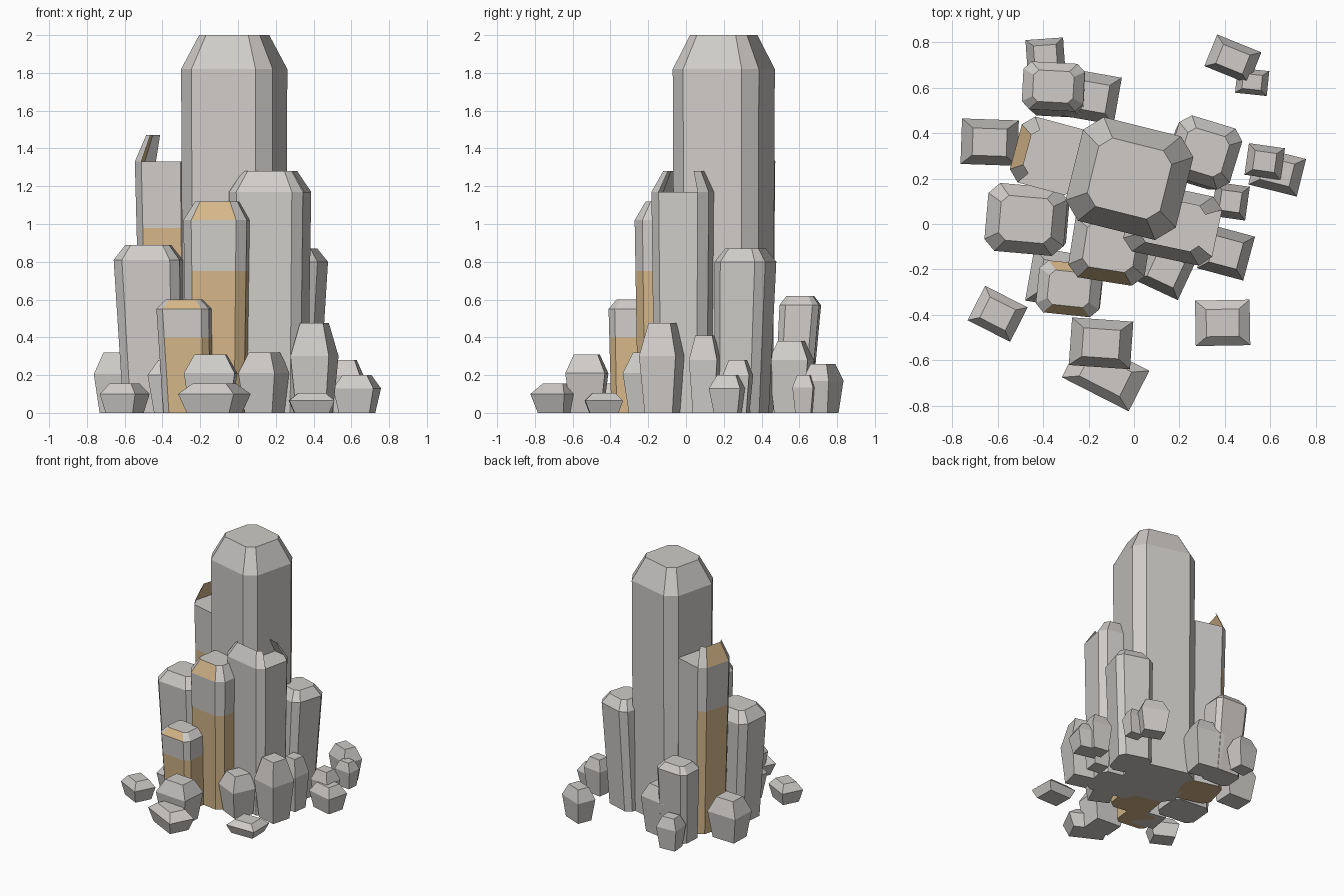
import bpy, bmesh, math
from mathutils import Vector, Matrix

cube = bpy.data.objects.get("Cube")
if cube:
    bpy.data.objects.remove(cube, do_unlink=True)


def material(name, color):
    m = bpy.data.materials.new(name)
    m.use_nodes = True
    m.diffuse_color = color
    m.node_tree.nodes["Principled BSDF"].inputs["Base Color"].default_value = color
    return m


STONE = material("grey stone", (0.62, 0.60, 0.58, 1))
TAN = material("tan stone", (0.66, 0.47, 0.25, 1))


def octagon(hx, hy):
    """Chamfered rectangle; side k faces the direction 45 * k degrees."""
    c = 0.32 * min(hx, hy)
    return [(hx, c - hy), (hx, hy - c), (hx - c, hy), (c - hx, hy),
            (-hx, hy - c), (-hx, c - hy), (c - hx, -hy), (hx - c, -hy)]


def rectangle(hx, hy):
    return [(hx, -hy), (hx, hy), (-hx, hy), (-hx, -hy)]


def stack(name, outline, rot, levels, tan_sides=(), tan_caps=(), cap_sides=None):
    """Loft the outline through levels of (x, y, z, scale).
    The first band of a tan column is tan, the last band is the sloping cap.
    If cap_sides is given, only those cap facets stand, over a flat lid."""
    bm = bmesh.new()
    turn = Matrix.Rotation(math.radians(rot), 3, 'Z')
    rings = [[bm.verts.new(turn @ Vector((px * s, py * s, 0)) + Vector((x, y, z)))
              for px, py in outline] for x, y, z, s in levels]
    n = len(outline)
    floor = bm.faces.new(rings[0][::-1])
    floor.material_index = int(bool(tan_sides))
    last = len(rings) - 2
    for i in range(last + 1):
        low, high = rings[i], rings[i + 1]
        for k in range(n):
            if i == last and cap_sides and k not in cap_sides:
                continue
            j = (k + 1) % n
            f = bm.faces.new((low[k], low[j], high[j], high[k]))
            painted = (i == 0 and k in tan_sides) or (i == last and k in tan_caps)
            f.material_index = int(painted)
    bm.faces.new(rings[-2] if cap_sides else rings[-1])
    loose = [v for v in bm.verts if not v.link_faces]
    bmesh.ops.delete(bm, geom=loose, context='VERTS')
    mesh = bpy.data.meshes.new(name)
    bm.to_mesh(mesh)
    bm.free()
    mesh.materials.append(STONE)
    mesh.materials.append(TAN)
    obj = bpy.data.objects.new(name, mesh)
    bpy.context.collection.objects.link(obj)
    return obj


def column(name, x, y, hx, hy, rot, shoulder, top, foot=0.88, shift=(0, 0),
           tan_z=None, **paint):
    """Chamfered pillar, slightly narrower at the foot, with a sloping cap."""
    levels = [(x + shift[0], y + shift[1], 0, foot)]
    if tan_z:
        t = tan_z / shoulder
        levels.append((x + shift[0] * (1 - t), y + shift[1] * (1 - t), tan_z,
                       foot + (1 - foot) * t))
    levels += [(x, y, shoulder, 1), (x, y, top, 0.66)]
    stack(name, octagon(hx, hy), rot, levels, **paint)


# Tall columns
column("main_column", -0.02, 0.20, 0.25, 0.235, -14, 1.82, 2.0, foot=0.97)
column("right_column", 0.17, 0.0, 0.20, 0.155, -12, 1.17, 1.28, foot=0.92,
       cap_sides=(1, 2, 3, 4, 5, 6, 7))
column("back_left_column", -0.37, 0.30, 0.155, 0.15, -15, 1.33, 1.47, foot=0.92,
       shift=(0.02, 0), tan_z=0.98, tan_sides=(3, 4, 6), tan_caps=(4,),
       cap_sides=(3, 4, 5))
column("front_column", -0.105, -0.10, 0.17, 0.155, -9, 1.02, 1.12, foot=0.9,
       tan_z=0.75, tan_sides=(0, 6, 7), tan_caps=(6,))

# Short columns
column("left_column", -0.475, 0.02, 0.175, 0.15, -5, 0.81, 0.89, shift=(0.03, 0))
column("back_right_column", 0.31, 0.315, 0.145, 0.14, -17, 0.80, 0.87,
       shift=(-0.03, -0.02))
column("rear_column", -0.355, 0.605, 0.135, 0.105, -3, 0.57, 0.62, shift=(0.02, -0.04))
column("small_front_column", -0.285, -0.285, 0.14, 0.115, -6, 0.55, 0.60,
       shift=(0.02, 0), tan_z=0.40, tan_sides=(0, 6, 7), tan_caps=(2, 6))

# Loose rocks: x, y, half width, half depth, rotation, shoulder height, top height
ROCKS = [
    (-0.635, 0.36, 0.125, 0.10, -2, 0.205, 0.32),
    (-0.60, -0.395, 0.105, 0.085, -27, 0.10, 0.155),
    (-0.145, -0.525, 0.135, 0.105, -4, 0.21, 0.31),
    (-0.125, -0.66, 0.165, 0.10, -27, 0.10, 0.155),
    (0.39, -0.435, 0.12, 0.10, 1, 0.065, 0.105),
    (0.405, -0.125, 0.105, 0.10, -15, 0.30, 0.475),
    (0.14, -0.20, 0.105, 0.10, -25, 0.21, 0.32),
    (-0.335, -0.24, 0.125, 0.12, -10, 0.20, 0.28),
    (0.63, 0.23, 0.11, 0.085, -14, 0.13, 0.20),
    (0.575, 0.275, 0.08, 0.07, -8, 0.20, 0.28),
    (0.435, 0.725, 0.105, 0.075, -22, 0.17, 0.26),
    (0.52, 0.625, 0.07, 0.055, -6, 0.135, 0.20),
    (-0.39, 0.745, 0.083, 0.07, 4, 0.17, 0.25),
    (-0.185, 0.56, 0.115, 0.105, -10, 0.28, 0.38),
    (0.425, 0.10, 0.075, 0.075, -8, 0.28, 0.41),
]
for i, (x, y, hx, hy, rot, shoulder, top) in enumerate(ROCKS, 1):
    stack(f"rock_{i}", rectangle(hx, hy), rot,
          [(x, y, 0, 0.76), (x, y, shoulder, 1), (x, y, top, 0.6)])
